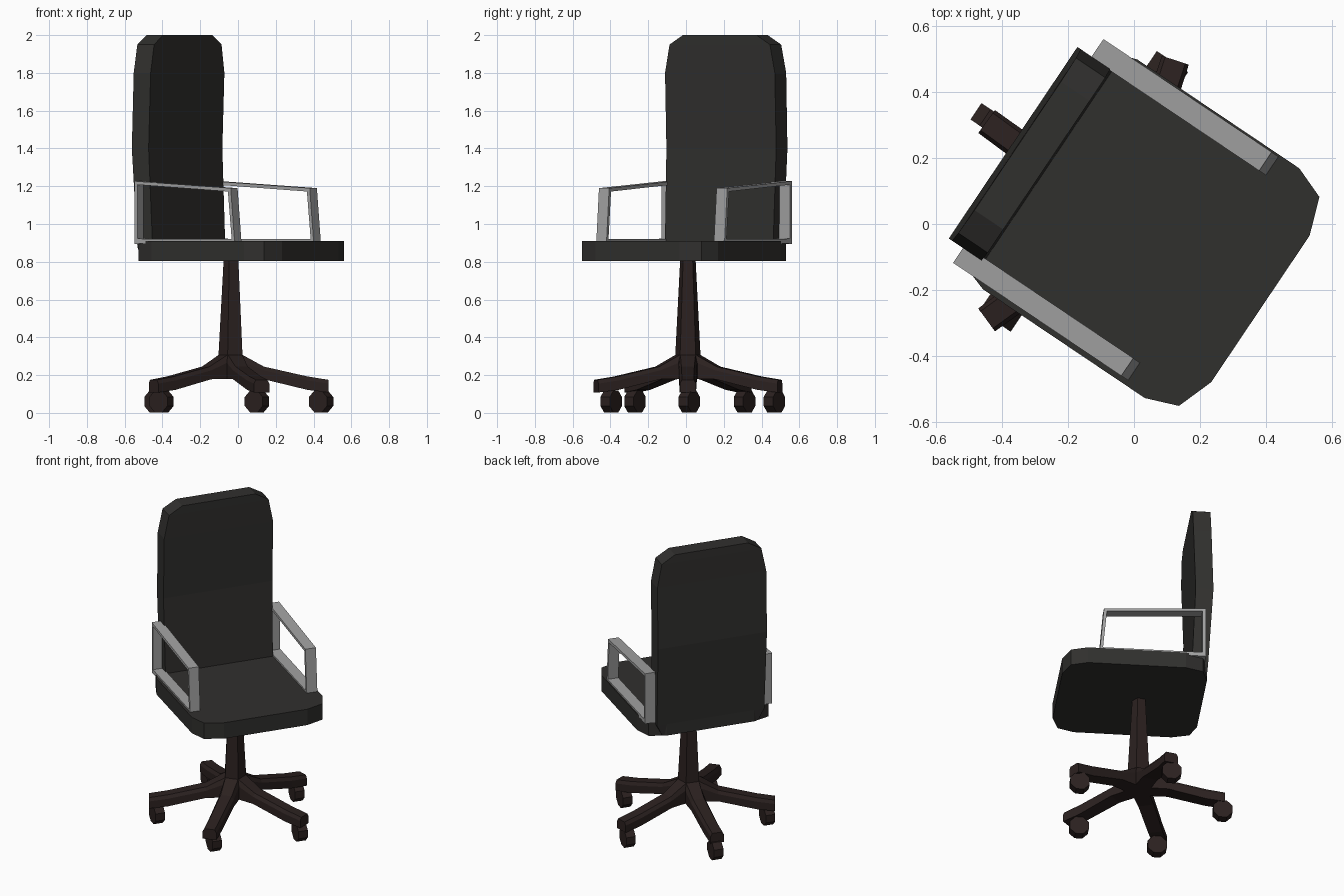
import bpy, math

if "Cube" in bpy.data.objects:
    bpy.data.objects.remove(bpy.data.objects["Cube"])

TURN = math.radians(-33.9)          # whole chair is swivelled
CX, CY = -0.033, 0.01               # pedestal centre


def material(name, rgb):
    m = bpy.data.materials.new(name)
    m.diffuse_color = (*rgb, 1)
    m.use_nodes = True
    m.node_tree.nodes["Principled BSDF"].inputs["Base Color"].default_value = m.diffuse_color
    return m


FABRIC = material("dark_fabric", (0.03, 0.029, 0.027))
WOOD = material("dark_wood", (0.024, 0.015, 0.014))
METAL = material("grey_metal", (0.36, 0.36, 0.36))


def loft(name, rings, mat, turn=0.0, loc=(0, 0, 0), cyclic=False):
    """Skin equal-sized rings of points; cap the ends unless cyclic."""
    n, m = len(rings[0]), len(rings)
    verts = [p for r in rings for p in r]
    faces = []
    for i in range(m if cyclic else m - 1):
        a, b = i * n, ((i + 1) % m) * n
        faces += [(a + j, a + (j + 1) % n, b + (j + 1) % n, b + j) for j in range(n)]
    if not cyclic:
        faces += [tuple(reversed(range(n))), tuple(range((m - 1) * n, m * n))]
    me = bpy.data.meshes.new(name)
    me.from_pydata(verts, [], faces)
    ob = bpy.data.objects.new(name, me)
    bpy.context.collection.objects.link(ob)
    me.materials.append(mat)
    ob.rotation_euler.z = turn
    ob.location = loc
    # consistent outward normals
    import bmesh
    bm = bmesh.new()
    bm.from_mesh(me)
    bmesh.ops.recalc_face_normals(bm, faces=bm.faces)
    bm.to_mesh(me)
    bm.free()
    return ob


# Seat: cushion with clipped corners (local x is forward)
half = [(0.462, 0.268), (0.421, 0.382), (0.322, 0.42),
        (-0.27, 0.42), (-0.375, 0.385), (-0.41, 0.28)]
outline = half + [(x, -y) for x, y in reversed(half)]
loft("seat", [[(x, y, z) for x, y in outline] for z in (0.805, 0.91)], FABRIC, TURN)

# Backrest: gently bowed slab (height, half width, front, rear)
levels = [(0.81, 0.31, -0.312, -0.405), (0.88, 0.345, -0.313, -0.41),
          (1.40, 0.35, -0.335, -0.442), (1.80, 0.35, -0.322, -0.43),
          (1.95, 0.32, -0.32, -0.427), (2.00, 0.235, -0.32, -0.425)]
loft("backrest", [[(f, -w, z), (f, w, z), (r, w, z), (r, -w, z)]
                  for z, w, f, r in levels], FABRIC, TURN)

# Armrests: flat-bar loops
outer = [(-0.39, 0.895), (-0.39, 1.227), (0.225, 1.19), (0.25, 0.905)]
inner = [(-0.37, 0.922), (-0.37, 1.208), (0.207, 1.172), (0.231, 0.92)]
for side, v0, v1 in (("right", -0.404, -0.339), ("left", 0.346, 0.414)):
    loft(side + "_armrest", [[(ox, v0, oz), (ox, v1, oz), (ix, v1, iz), (ix, v0, iz)]
                             for (ox, oz), (ix, iz) in zip(outer, inner)],
         METAL, TURN, cyclic=True)

# Pedestal column
loft("column", [[(r * math.cos(math.radians(36 + 72 * k)),
                  r * math.sin(math.radians(36 + 72 * k)), z) for k in range(5)]
                for z, r in ((0.19, 0.075), (0.31, 0.07), (0.81, 0.043))],
     WOOD, loc=(CX, CY, 0))

# Star legs (distance, top half width, bottom half width, top, bottom)
sections = [(0.0, 0.04, 0.05, 0.312, 0.18), (0.055, 0.04, 0.05, 0.308, 0.18),
            (0.17, 0.034, 0.048, 0.245, 0.178), (0.40, 0.032, 0.044, 0.193, 0.122),
            (0.512, 0.032, 0.043, 0.175, 0.108)]
for k in range(5):
    loft(f"star_leg_{k + 1}",
         [[(r, -b, lo), (r, b, lo), (r, b, lo + 0.7 * (hi - lo)), (r, t, hi),
           (r, -t, hi), (r, -b, lo + 0.7 * (hi - lo))]
          for r, t, b, hi, lo in sections],
         WOOD, math.radians(72 * k), (CX, CY, 0))

# Castor wheels, all rolling in the chair's forward direction
spots = [(0.44, 0.017), (0.10, 0.468), (-0.432, 0.31), (-0.405, -0.27), (0.10, -0.396)]
R = 0.062
wheel = [(R * math.cos(math.radians(22.5 + 45 * i)),
          R * math.sin(math.radians(22.5 + 45 * i))) for i in range(8)]
for k, (x, y) in enumerate(spots):
    loft(f"castor_{k + 1}", [[(a, w, b) for a, b in wheel] for w in (-0.03, 0.03)],
         WOOD, TURN, (x, y, R * math.cos(math.radians(22.5)) + 0.003))
